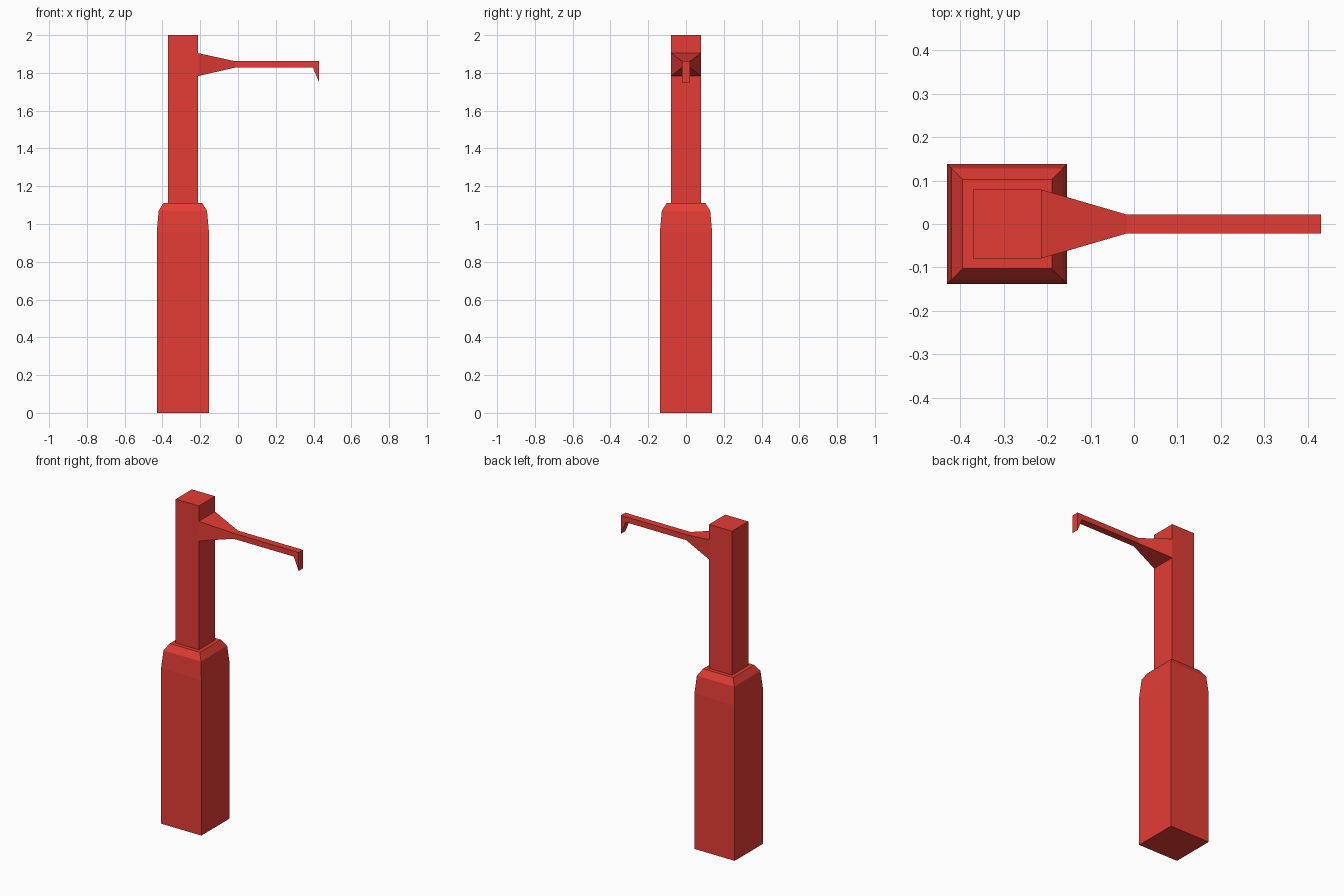
import bpy, bmesh

if "Cube" in bpy.data.objects:
    bpy.data.objects.remove(bpy.data.objects["Cube"])

CX = -0.292  # post axis

red = bpy.data.materials.new("red_paint")
red.diffuse_color = (0.78, 0.045, 0.035, 1)
red.use_nodes = True
red.node_tree.nodes["Principled BSDF"].inputs["Base Color"].default_value = red.diffuse_color


def loft(name, rings):
    """Skin a list of 4-point rings into a closed, flat-shaded solid."""
    bm = bmesh.new()
    loops = [[bm.verts.new(p) for p in ring] for ring in rings]
    for a, b in zip(loops, loops[1:]):
        for i in range(4):
            j = (i + 1) % 4
            bm.faces.new((a[i], a[j], b[j], b[i]))
    bm.faces.new(loops[0][::-1])
    bm.faces.new(loops[-1])
    bmesh.ops.recalc_face_normals(bm, faces=bm.faces[:])
    mesh = bpy.data.meshes.new(name)
    bm.to_mesh(mesh)
    bm.free()
    mesh.materials.append(red)
    obj = bpy.data.objects.new(name, mesh)
    bpy.context.collection.objects.link(obj)
    return obj


def square(half, z):
    return [(CX + sx * half, sy * half, z)
            for sx, sy in ((-1, -1), (1, -1), (1, 1), (-1, 1))]


def section(x, half, z0, z1):
    return [(x, -half, z0), (x, half, z0), (x, half, z1), (x, -half, z1)]


# Thick lower post with a two-step shoulder
loft("lower_post", [square(h, z) for h, z in
                    ((0.138, 0), (0.138, 0.96), (0.128, 1.07), (0.103, 1.11))])

# Slim upper post
loft("upper_post", [square(0.079, 1.11), square(0.079, 2.0)])

# Arm: flared root, thin bar and downturned pointed tip
W, LOW, TOP = 0.0215, 1.828, 1.862
loft("arm", [section(-0.213, 0.079, 1.783, 1.905),
             section(-0.016, W, LOW, TOP),
             section(0.397, W, LOW, TOP),
             section(0.43, W, 1.748, TOP)])
